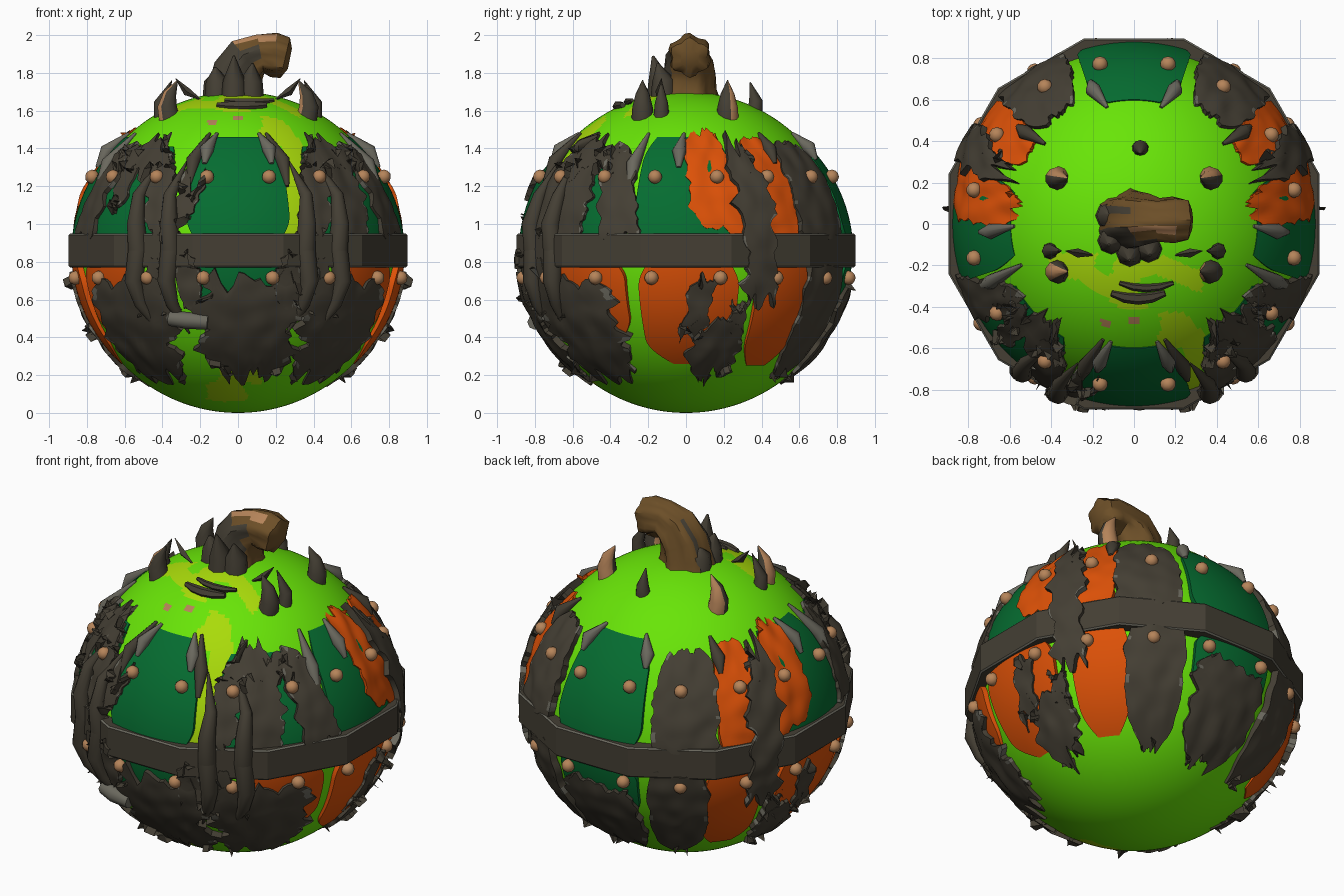
import bpy, bmesh, math
from mathutils import Vector, noise

cube = bpy.data.objects.get("Cube")
if cube:
    bpy.data.objects.remove(cube, do_unlink=True)

MID = 0.85  # height of the gourd's centre
BOTH, LEFT, RIGHT = (1, -1), (1,), (-1,)


def material(name, *rgb):
    m = bpy.data.materials.new(name)
    m.use_nodes = True
    col = [(c / 255) ** 2.2 for c in rgb] + [1]
    m.diffuse_color = col
    m.node_tree.nodes["Principled BSDF"].inputs["Base Color"].default_value = col
    return m


lime = material("lime rind", 104, 228, 16)
yellow = material("yellow stain", 168, 218, 18)
green = material("green plate", 14, 108, 52)
orange = material("orange plate", 220, 82, 16)
dark = material("dark wood", 70, 65, 55)
grey = material("grey edge", 106, 104, 94)
brown = material("brown stem", 108, 80, 44)
tan = material("tan wood", 180, 131, 90)


def finish(name, bm, mats, angle=35, thickness=0):
    me = bpy.data.meshes.new(name)
    bm.to_mesh(me)
    bm.free()
    ob = bpy.data.objects.new(name, me)
    bpy.context.collection.objects.link(ob)
    for m in mats:
        me.materials.append(m)
    bpy.ops.object.select_all(action='DESELECT')
    ob.select_set(True)
    bpy.context.view_layer.objects.active = ob
    if thickness:
        s = ob.modifiers.new("thickness", 'SOLIDIFY')
        s.thickness, s.offset = thickness, -1
        bpy.ops.object.modifier_apply(modifier=s.name)
    bpy.ops.object.shade_smooth_by_angle(angle=math.radians(angle))
    return ob


def on_shell(az, z, r):
    """Point on the round body at a compass angle and height."""
    rho = math.sqrt(max(r * r - (z - MID) ** 2, 0))
    a = math.radians(az)
    return Vector((rho * math.cos(a), rho * math.sin(a), z))


def patch(name, az, half, z0, z1, r, mat, rag=0.0, top=0.2, bot=0.2, lean=0, sides=BOTH):
    """Curved plate hugging the body, with an optional ragged outline."""
    nu, nv = 16, 30

    def jag(s, k):
        p = Vector((s, k * 5.3, az * 0.37))
        return rag * (2 * noise.noise(p) + noise.noise(p * 2.3))

    for side in sides:
        bm = bmesh.new()
        rows = []
        for j in range(nv + 1):
            t = j / nv
            w = half * (1 - top * max(0, t * 4 - 3) ** 2 - bot * max(0, 1 - t * 4) ** 2)
            row = []
            for i in range(nu + 1):
                u = i / nu * 2 - 1
                edge = jag((z1 - z0) * t * 14, 0 if u < 0 else 1)
                a = az + u * w * (1 + edge * u * u) + lean * (t - 0.5)
                z = z0 + (z1 - z0) * t
                s = u * half * 0.22
                z += 0.25 * (jag(s, 2) * max(0, 2 * t - 1) ** 2 + jag(s, 3) * max(0, 1 - 2 * t) ** 2)
                rr = r - 0.028 * ((z - MID) / 0.6) ** 2
                if rag:
                    rr += 0.014 * noise.noise(Vector((a * 0.15, z * 9, 3)))
                p = on_shell(a, z, rr)
                row.append(bm.verts.new((p.x * side, p.y, p.z)))
            rows.append(row)
        for j in range(nv):
            for i in range(nu):
                q = [rows[j][i], rows[j][i + 1], rows[j + 1][i + 1], rows[j + 1][i]]
                f = bm.faces.new(q if side > 0 else q[::-1])
                # worn grey along parts of the outer edges
                if mat == dark and i in (0, nu - 1) and noise.noise(Vector((j * 0.3, i, az))) > 0.2:
                    f.material_index = 1
        label = name + (("_left" if side > 0 else "_right") if abs(az) < 80 else "")
        finish(label, bm, [dark, grey] if mat == dark else [mat], thickness=0.04)


def tube(name, pts, radii, mats, sides=10, rib=0.0, rule=None):
    """Tapered round limb through a few points."""
    bm = bmesh.new()
    pts = [Vector(p) for p in pts]
    rings = []
    for k, p in enumerate(pts):
        d = (pts[min(k + 1, len(pts) - 1)] - pts[max(k - 1, 0)]).normalized()
        ax = (Vector((0, 1, 0)) - d * d.y).normalized()
        ay = d.cross(ax)
        ring = []
        for i in range(sides):
            a = math.tau * i / sides
            q = radii[k] * (1 + rib * math.cos(6 * a + k * 0.5))
            ring.append(bm.verts.new(p + ax * q * math.cos(a) + ay * q * math.sin(a)))
        rings.append(ring)
    for lo, hi in zip(rings, rings[1:]):
        for i in range(sides):
            n = (i + 1) % sides
            bm.faces.new((lo[i], lo[n], hi[n], hi[i]))
    bm.faces.new(rings[0][::-1])
    bm.faces.new(rings[-1])
    bmesh.ops.recalc_face_normals(bm, faces=bm.faces)
    bm.normal_update()
    if rule:
        for f in bm.faces:
            f.material_index = rule(f.calc_center_median(), f.normal)
    finish(name, bm, mats, 50)


# Round body with a branching stain down the front and over the crown
def stain(c):
    n = noise.noise(c * 6 + Vector((2, 0, 5)))
    if min((c - Vector(p)).length for p in ((-0.14, -0.48, 0.69), (0, -0.47, 0.71))) < 0.025:
        return 2
    slant = abs(c.x + 0.05 - 0.25 * math.sin(c.y * 9)) < 0.1 + 0.16 * n
    stem_side = abs(c.y + 0.2 + 0.2 * abs(c.x - 0.1)) < 0.05 + 0.1 * n and -0.1 < c.x < 0.33
    crown = c.z > 0.2 and -0.66 < c.y < -0.14 and slant
    seam = 0 < c.z < 0.62 and c.y < -0.5 and 0.24 < c.x < 0.33 + 0.05 * n
    chin = c.z < 0 and c.y < -0.3 and abs(c.x) < 0.08 + 0.25 * n
    return 1 if crown or seam or chin or (c.z > 0 and stem_side) else 0


bm = bmesh.new()
bmesh.ops.create_uvsphere(bm, u_segments=220, v_segments=130, radius=MID)
for f in bm.faces:
    f.material_index = stain(f.calc_center_median())
bmesh.ops.translate(bm, verts=bm.verts, vec=(0, 0, MID))
finish("body", bm, [lime, yellow, tan])

# Upper plates and their worn coverings
patch("upper_front_plate", -90, 18.5, 0.92, 1.46, 0.885, green, sides=LEFT, top=0.35)
patch("upper_back_plate", 90, 18.5, 0.92, 1.46, 0.885, green, sides=LEFT, top=0.35)
patch("upper_corner_plate", -43, 19, 0.92, 1.41, 0.88, green)
patch("upper_side_plate", 0, 18.5, 0.92, 1.46, 0.882, green)
patch("upper_side_panel", 10, 9.5, 0.97, 1.47, 0.89, orange, rag=0.12, lean=-6)
patch("upper_rear_panel", 34, 9, 0.92, 1.45, 0.89, orange, rag=0.05)
patch("upper_rear_cover", 55, 12.5, 0.92, 1.43, 0.9, dark, rag=0.08, top=0.4)
patch("corner_front_cover", -60, 6, 0.93, 1.38, 0.9, dark, rag=0.3, lean=6)
patch("corner_rear_cover", -26, 7.5, 0.93, 1.38, 0.9, dark, rag=0.15, lean=-6)
patch("corner_middle_cover", -45, 7, 0.93, 1.36, 0.897, dark, rag=0.25, sides=LEFT)
patch("corner_middle_cover", -41, 4, 1.1, 1.36, 0.897, dark, rag=0.3, bot=0.8, sides=RIGHT)
patch("corner_top_cover", -43, 17, 1.28, 1.42, 0.898, dark, rag=0.2, top=0.3)
patch("seam_scrap", -70, 5, 0.97, 1.24, 0.9, dark, rag=0.4, lean=-8, bot=0.6, sides=RIGHT)
patch("side_rag", 25, 6, 0.56, 1.43, 0.92, dark, rag=0.3, lean=-4)

# Lower plates and their worn coverings
patch("lower_front_plate", -90, 18, 0.55, 0.79, 0.88, green, sides=LEFT, bot=0.6)
patch("lower_front_cover", -86, 19, 0.18, 0.7, 0.905, dark, rag=0.3, sides=LEFT)
patch("lower_front_point", -73, 4, 0.55, 0.82, 0.905, dark, rag=0.2, top=0.9)
patch("lower_back_plate", 90, 17, 0.5, 0.79, 0.88, green, sides=LEFT)
patch("lower_back_cover", 90, 16, 0.19, 0.66, 0.9, dark, rag=0.12, sides=LEFT, bot=0.5)
patch("lower_corner_plate", -38, 16, 0.42, 0.79, 0.88, orange)
patch("lower_corner_cover", -45, 18, 0.18, 0.69, 0.902, dark, rag=0.2, lean=-5)
patch("lower_corner_scrap", -57, 7, 0.5, 0.79, 0.9, dark, rag=0.25)
patch("lower_side_plate", 1, 18, 0.26, 0.79, 0.882, orange, bot=0.6)
patch("lower_side_cover", 12, 10, 0.2, 0.48, 0.9, dark, rag=0.2, bot=0.4)
patch("lower_side_flap", 4, 4.5, 0.38, 0.71, 0.898, dark, rag=0.25, lean=6)
patch("lower_side_strip", 20, 3.5, 0.4, 0.62, 0.898, dark, rag=0.25)
patch("lower_rear_plate", 37, 11, 0.25, 0.79, 0.885, orange, bot=0.5)
patch("lower_rear_cover", 58, 11, 0.19, 0.79, 0.9, dark, rag=0.06, bot=0.6)

# Twelve-sided band round the middle
bm = bmesh.new()
for k in range(12):
    a, b = (math.radians(15 + 30 * (k + s)) for s in (0, 1))
    quad = [(0.928 * math.cos(t), 0.928 * math.sin(t), z)
            for t, z in ((a, 0.77), (b, 0.77), (b, 0.95), (a, 0.95))]
    bm.faces.new([bm.verts.new(p) for p in quad])
bmesh.ops.remove_doubles(bm, verts=bm.verts, dist=0.001)
band = finish("band", bm, [dark, grey], 20, thickness=0.09)
bev = band.modifiers.new("worn_edge", 'BEVEL')
bev.width, bev.segments, bev.material = 0.008, 1, 1

for sx in BOTH:
    tag = "left" if sx > 0 else "right"
    mir = lambda pts: [(p.x * sx, p.y, p.z) for p in pts]

    # Claws reaching up and down from the band
    for az in (-66, -53):
        up = [on_shell(az + d, z, r) for d, z, r in
              ((0, 0.86, 0.88), (0, 1.0, 0.91), (1, 1.15, 0.905), (-2, 1.33, 0.87))]
        down = [on_shell(az + d, z, r) for d, z, r in
                ((0, 0.86, 0.88), (1, 0.7, 0.91), (0, 0.58, 0.9), (-4, 0.42, 0.865))]
        for part, pts in (("upper_claw", up), ("lower_claw", down)):
            tube(f"{part}_{tag}", mir(pts), (0.055, 0.05, 0.035, 0.004), [dark])

    # Hooks gripping the plate tops
    for az, tip, low, mat in ((-71, -75, 1.2, dark), (-76, -79, 1.32, grey), (73, 77, 1.34, grey),
                              (-22, -20, 1.17, grey), (-3, -1, 1.3, grey), (40, 42, 1.32, dark)):
        pts = [on_shell(az, low, 0.87), on_shell(az, (low + 1.47) / 2, 0.878), on_shell(tip, 1.48, 0.855)]
        tube(f"hook_{tag}", mir(pts), (0.012, 0.038, 0.008), [mat], 8)

    # Horns and thorns on the crown, pale on one flank
    for y, flank in ((0.22, Vector((0, 1, 0))), (-0.23, Vector((-1, 0, 0)))):
        pts = [(0.36 * sx, y, 1.54), (0.375 * sx, y, 1.62), (0.36 * sx, y, 1.69), (0.32 * sx, y, 1.76)]
        tube(f"horn_{tag}", pts, (0.06, 0.054, 0.036, 0.003), [dark, tan],
             rule=lambda c, n: 1 if n.dot(flank) > 0.5 else 0)
    tube(f"thorn_{tag}", [(0.4 * sx, -0.13, 1.54), (0.41 * sx, -0.13, 1.64), (0.35 * sx, -0.13, 1.76)],
         (0.045, 0.035, 0.002), [dark], 8)
    tube(f"splinter_{tag}", [(0.2 * sx, -0.15, 1.66), (0.27 * sx, -0.14, 1.7), (0.33 * sx, -0.13, 1.77)],
         (0.004, 0.022, 0.002), [dark], 4)

tube("back_horn", [(0.03, 0.36, 1.58), (0.03, 0.37, 1.65), (0.03, 0.34, 1.75)],
     (0.045, 0.036, 0.003), [dark])

# Bolts, two on every plate above and below the band
for k in range(8):
    for off in (-12, 12):
        for z, r in ((1.25, 0.885), (0.715, 0.89)):
            bm = bmesh.new()
            bmesh.ops.create_icosphere(bm, subdivisions=2, radius=0.038)
            bmesh.ops.translate(bm, verts=bm.verts, vec=on_shell(k * 45 + off, z, r))
            finish("bolt", bm, [tan], 60)


# Bent ribbed stem, dark in front, with a pale scar on top
def stem_rule(c, n):
    if n.y < 0.1 and c.x < 0.1 and c.z < 1.93:
        return 1
    return 2 if n.z > 0.6 and -0.06 < c.y < 0 and c.x < 0.2 else 0


tube("stem", [(-0.02, 0.01, 1.62), (-0.015, 0.01, 1.72), (0, 0.02, 1.8), (0.05, 0.02, 1.87),
              (0.12, 0.02, 1.9), (0.19, 0.02, 1.895), (0.25, 0.02, 1.88), (0.275, 0.02, 1.875)],
     (0.17, 0.14, 0.13, 0.12, 0.1, 0.11, 0.1, 0.05), [brown, dark, tan], 24, 0.1, stem_rule)
tube("stem_knob", [(0.12, 0.03, 1.92), (0.18, 0.02, 1.97), (0.21, 0.02, 2.0)], (0.06, 0.04, 0.004), [brown], 8)
for x, y, h in ((-0.11, -0.08, 1.83), (-0.02, -0.14, 1.89), (0.07, -0.12, 1.85), (-0.12, 0.04, 1.8)):
    tube("stem_sheath", [(x, y, 1.64), (x, y, 1.76), (x * 1.1, y * 1.25, h)], (0.07, 0.06, 0.006), [dark], 8)

# Loose curved slats on the front of the crown and the snapped peg below
for name, y, z, mid, thick in (("slat_low", -0.36, 1.63, 0.02, 0.03), ("slat_high", -0.31, 1.655, 0.06, 0.02)):
    path = [(mid + 0.13 * s, y + 0.025 * s * s, z - 0.008 * (1 - s * s)) for s in (-1, -0.5, 0, 0.5, 1)]
    tube(name, path, [thick * w for w in (0.5, 0.9, 1, 0.9, 0.5)], [dark], 6)
tube("peg", [(-0.36, -0.76, 0.5), (-0.27, -0.79, 0.49), (-0.16, -0.8, 0.48)], (0.04, 0.045, 0.04), [grey], 8)
